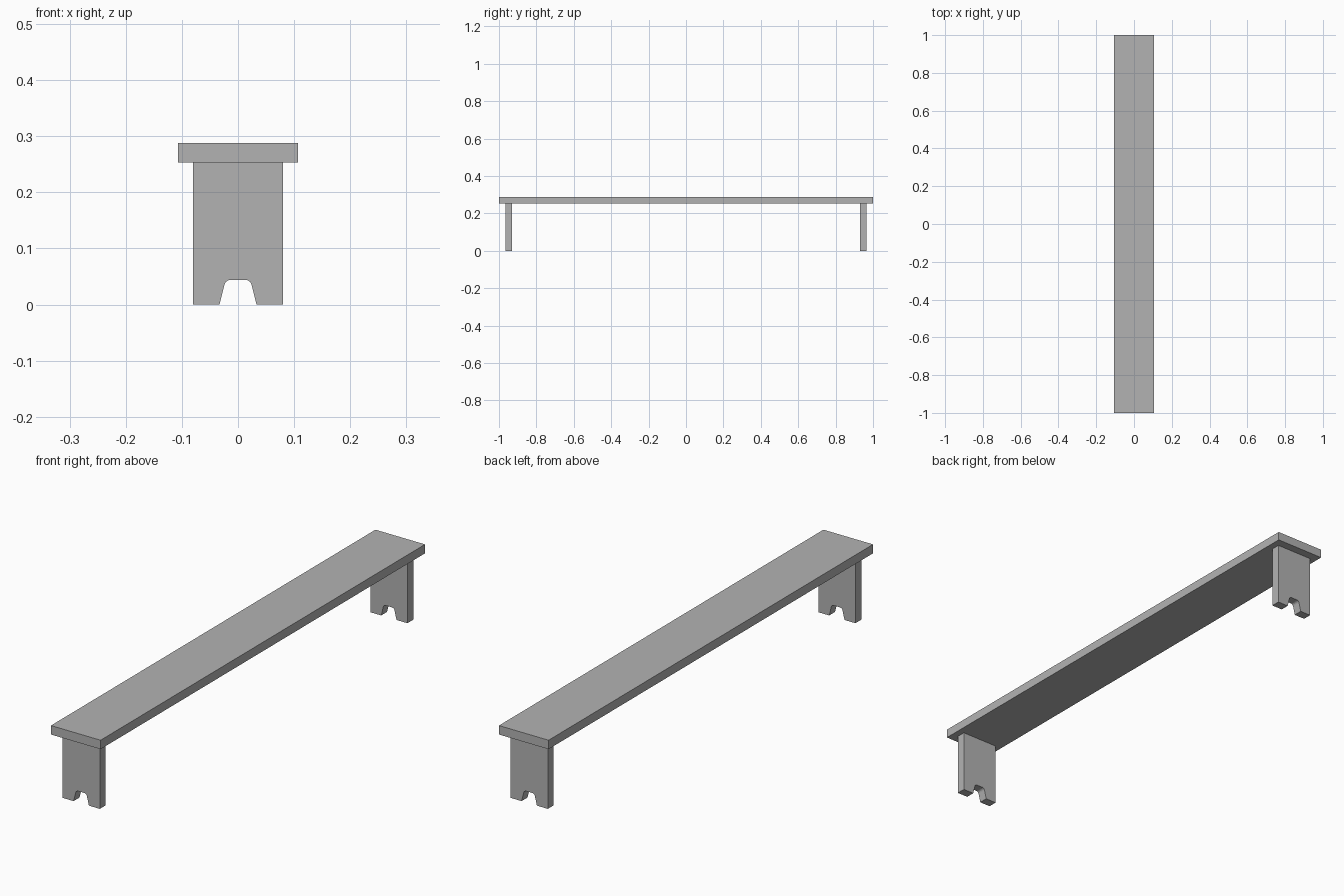
import bpy
import bmesh

cube = bpy.data.objects.get("Cube")
if cube:
    bpy.data.objects.remove(cube, do_unlink=True)

HALF_LENGTH = 1.0
HALF_WIDTH = 0.107
SEAT_BOTTOM, SEAT_TOP = 0.253, 0.288
LEG_HALF_WIDTH = 0.08
LEG_INNER, LEG_OUTER = 0.93, 0.966

grey = bpy.data.materials.new("plain_grey")
grey.use_nodes = True
grey.diffuse_color = (0.45, 0.45, 0.45, 1)
grey.node_tree.nodes["Principled BSDF"].inputs["Base Color"].default_value = grey.diffuse_color


def extrude_profile(name, profile, y_start, y_end):
    """Make a solid from an x-z outline extruded along y."""
    bm = bmesh.new()
    face = bm.faces.new([bm.verts.new((x, y_start, z)) for x, z in profile])
    result = bmesh.ops.extrude_face_region(bm, geom=[face])
    verts = [v for v in result["geom"] if isinstance(v, bmesh.types.BMVert)]
    bmesh.ops.translate(bm, verts=verts, vec=(0, y_end - y_start, 0))
    bmesh.ops.recalc_face_normals(bm, faces=bm.faces)
    mesh = bpy.data.meshes.new(name)
    bm.to_mesh(mesh)
    bm.free()
    mesh.materials.append(grey)
    obj = bpy.data.objects.new(name, mesh)
    bpy.context.collection.objects.link(obj)
    return obj


def mirrored(half):
    """Close a right-hand outline with its mirror image across x = 0."""
    return half + [(-x, z) for x, z in reversed(half)]


# Long seat plank
extrude_profile("seat", mirrored([(HALF_WIDTH, SEAT_BOTTOM), (HALF_WIDTH, SEAT_TOP)]),
                -HALF_LENGTH, HALF_LENGTH)

# Board legs with a rounded, tapered notch at the foot
notch = [(0.014, 0.044), (0.018, 0.043), (0.022, 0.040), (0.024, 0.036), (0.033, 0)]
leg_profile = mirrored(notch + [(LEG_HALF_WIDTH, 0), (LEG_HALF_WIDTH, SEAT_BOTTOM)])
for name, side in (("front_leg", -1), ("back_leg", 1)):
    extrude_profile(name, leg_profile, side * LEG_INNER, side * LEG_OUTER)
